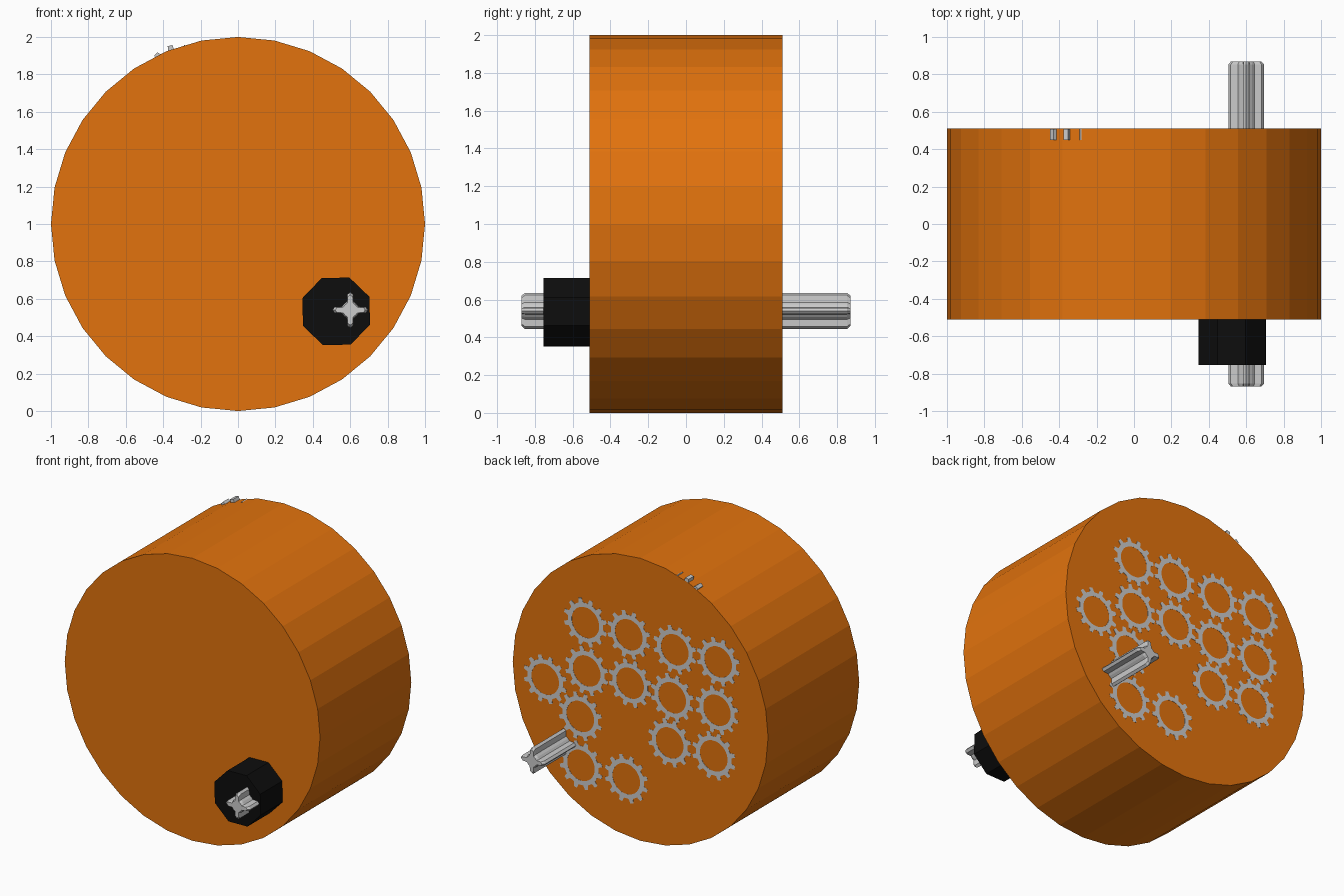
import bpy, bmesh
from math import sin, cos, pi

if "Cube" in bpy.data.objects:
    bpy.data.objects.remove(bpy.data.objects["Cube"])


def material(name, color):
    m = bpy.data.materials.new(name)
    m.diffuse_color = (*color, 1)
    m.use_nodes = True
    m.node_tree.nodes["Principled BSDF"].inputs["Base Color"].default_value = m.diffuse_color
    return m


def new_object(name, bm, mat=None):
    bmesh.ops.recalc_face_normals(bm, faces=bm.faces)
    me = bpy.data.meshes.new(name)
    bm.to_mesh(me)
    bm.free()
    ob = bpy.data.objects.new(name, me)
    bpy.context.collection.objects.link(ob)
    if mat:
        me.materials.append(mat)
    return ob


def loft(name, rings, center, mat=None, capped=True):
    """Skin rings of (x, z) points, each paired with its y position."""
    bm = bmesh.new()
    cx, cz = center
    loops = [[bm.verts.new((cx + x, y, cz + z)) for x, z in pts] for y, pts in rings]
    n = len(loops[0])
    pairs = list(zip(loops, loops[1:]))
    if not capped:
        pairs.append((loops[-1], loops[0]))
    for a, b in pairs:
        for i in range(n):
            bm.faces.new((a[i], a[(i + 1) % n], b[(i + 1) % n], b[i]))
    if capped:
        bm.faces.new(loops[0])
        bm.faces.new(loops[-1])
    return new_object(name, bm, mat)


def polygon(r, n, turn=0.0):
    return [(r * cos(2 * pi * i / n + turn), r * sin(2 * pi * i / n + turn)) for i in range(n)]


def scaled(pts, s):
    return [(x * s, z * s) for x, z in pts]


orange = material("orange_paint", (0.76, 0.17, 0.004))
black = material("black_rubber", (0.004, 0.004, 0.004))

# Drum body
disc = polygon(1.0, 32)
loft("drum_body", [(-0.51, disc), (0.51, disc)], (0, 1), orange)

# Black collar around the front of the axle
octagon = polygon(0.194, 8, pi / 8 + 0.02)
loft("front_collar", [(-0.755, octagon), (-0.505, octagon)], (0.525, 0.533), black)

# Cross-shaped axle with chamfered ends
arm = [(0.034, -0.032), (0.045, -0.018), (0.083, -0.016),
       (0.096, 0.0), (0.083, 0.016), (0.045, 0.018)]
star = []
for k in range(4):
    c, s = cos(k * pi / 2), sin(k * pi / 2)
    star += [(x * c - z * s, x * s + z * c) for x, z in arm]
loft("axle", [(-0.87, scaled(star, 0.84)), (-0.852, star),
              (0.852, star), (0.87, scaled(star, 0.84))], (0.6, 0.54))


# Toothed rings lying in the back face
def gear(name, x, z, front=0.511, teeth=12, root=0.139, tip=0.17, hole=0.108):
    outer, inner = [], []
    for i in range(teeth):
        for f, r in ((-0.25, root), (-0.14, tip), (0.14, tip), (0.25, root)):
            a = 2 * pi * (i + f + 0.5) / teeth
            outer.append((r * cos(a), r * sin(a)))
            inner.append((hole * cos(a), hole * sin(a)))
    back = front - 0.06
    loft(name, [(back, outer), (front, outer), (front, inner), (back, inner)],
         (x, z), capped=False)


centers = [(0.43, 1.43), (0.09, 1.435), (-0.27, 1.425), (-0.61, 1.43),
           (0.745, 0.945), (0.42, 1.09), (0.08, 1.095), (-0.25, 1.08), (-0.60, 1.085),
           (0.47, 0.755), (-0.23, 0.755), (-0.575, 0.755),
           (0.465, 0.41), (0.11, 0.41)]
for i, (x, z) in enumerate(centers):
    gear(f"gear_{i + 1}", x, z)
# The top ring is sunk just below the face, only its teeth break the rim
gear("gear_top", -0.32, 1.79, front=0.509)
